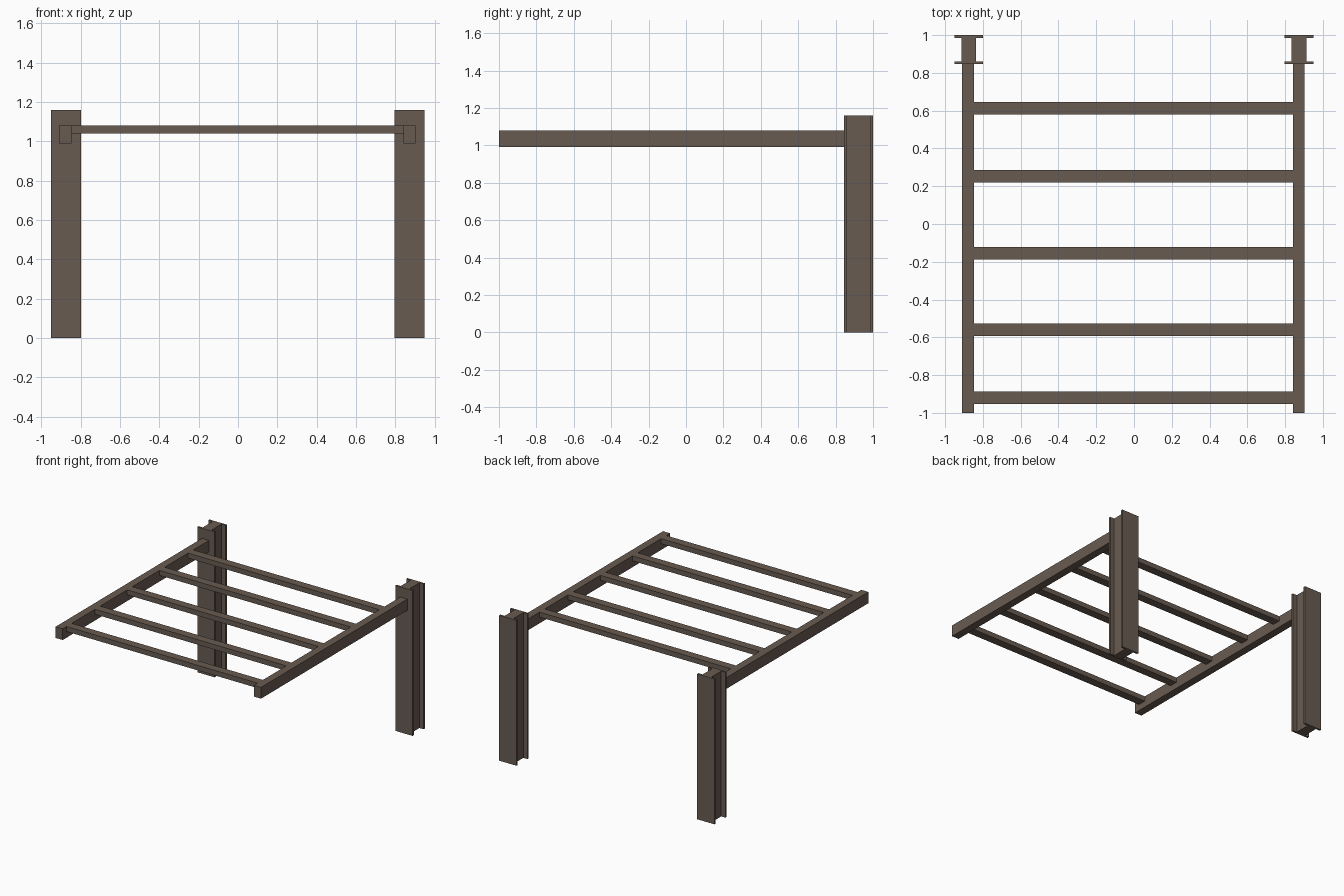
import bpy, bmesh

if "Cube" in bpy.data.objects:
    bpy.data.objects.remove(bpy.data.objects["Cube"])

steel = bpy.data.materials.new("brown_steel")
steel.diffuse_color = (0.140, 0.105, 0.083, 1.0)
steel.use_nodes = True
steel.node_tree.nodes["Principled BSDF"].inputs["Base Color"].default_value = steel.diffuse_color


def finish(name, bm):
    bmesh.ops.recalc_face_normals(bm, faces=bm.faces[:])
    me = bpy.data.meshes.new(name)
    bm.to_mesh(me)
    bm.free()
    me.materials.append(steel)
    ob = bpy.data.objects.new(name, me)
    bpy.context.collection.objects.link(ob)
    return ob


def box(name, x0, x1, y0, y1, z0, z1):
    bm = bmesh.new()
    bmesh.ops.create_cube(bm, size=1.0)
    for v in bm.verts:
        v.co = (x1 if v.co.x > 0 else x0,
                y1 if v.co.y > 0 else y0,
                z1 if v.co.z > 0 else z0)
    return finish(name, bm)


def i_beam(name, cx, cy, width, depth, web, flange, height):
    """Vertical I-section: flanges face front and back."""
    w, d, t = width / 2, depth / 2, web / 2
    f = d - flange
    pts = [(-w, -d), (w, -d), (w, -f), (t, -f), (t, f), (w, f),
           (w, d), (-w, d), (-w, f), (-t, f), (-t, -f), (-w, -f)]
    bm = bmesh.new()
    face = bm.faces.new([bm.verts.new((cx + x, cy + y, 0)) for x, y in pts])
    ext = bmesh.ops.extrude_face_region(bm, geom=[face], use_keep_orig=True)
    top = [v for v in ext["geom"] if isinstance(v, bmesh.types.BMVert)]
    bmesh.ops.translate(bm, verts=top, vec=(0, 0, height))
    return finish(name, bm)


# Rear columns
for side, cx in (("left", -0.875), ("right", 0.873)):
    i_beam(side + "_column", cx, 0.923, 0.153, 0.154, 0.078, 0.015, 1.16)

# Side rails running forward from the columns
box("left_rail", -0.91, -0.848, -1.0, 0.846, 0.99, 1.08)
box("right_rail", 0.841, 0.903, -1.0, 0.846, 0.99, 1.08)

# Cross bars, flush with the top of the rails
for i, y in enumerate((0.614, 0.253, -0.154, -0.56, -0.92)):
    box(f"cross_bar_{i + 1}", -0.848, 0.841, y - 0.033, y + 0.033, 1.04, 1.08)
